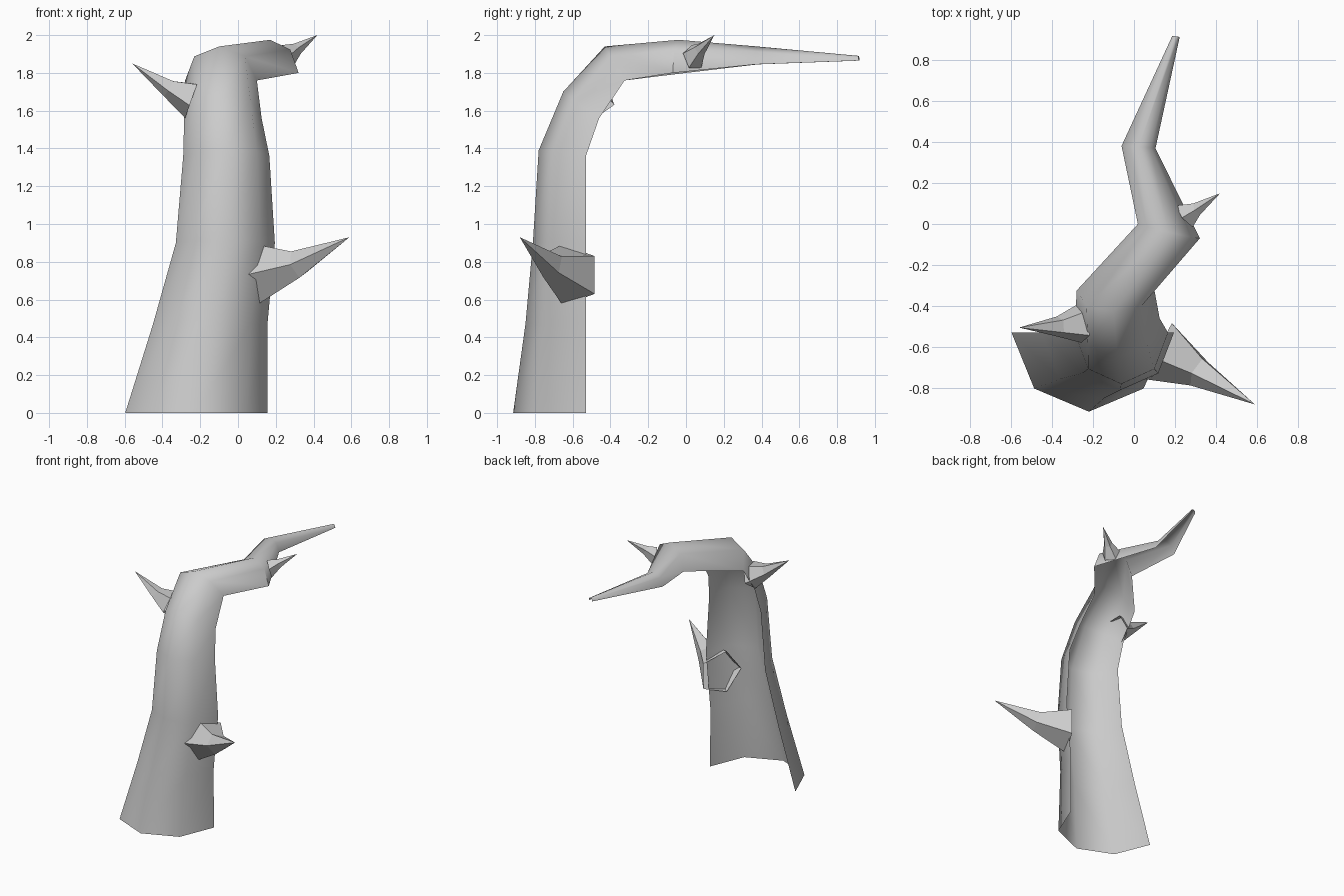
import bpy, bmesh
from math import sin, cos, pi, radians
from mathutils import Vector

cube = bpy.data.objects.get("Cube")
if cube:
    bpy.data.objects.remove(cube)

grey = bpy.data.materials.new("bark grey")
grey.use_nodes = True
grey.diffuse_color = (0.6, 0.6, 0.6, 1)
grey.node_tree.nodes["Principled BSDF"].inputs["Base Color"].default_value = (0.6, 0.6, 0.6, 1)


def loft(name, rings, closed, tip=None):
    """Skin a list of vertex rings, optionally ending in a point."""
    bm = bmesh.new()
    rows = [[bm.verts.new(p) for p in ring] for ring in rings]
    n = len(rows[0])
    spans = range(n if closed else n - 1)
    for low, high in zip(rows, rows[1:]):
        for j in spans:
            k = (j + 1) % n
            bm.faces.new((low[j], low[k], high[k], high[j]))
    if tip:
        point = bm.verts.new(tip)
        for j in spans:
            bm.faces.new((rows[-1][j], rows[-1][(j + 1) % n], point))
    mesh = bpy.data.meshes.new(name)
    bm.to_mesh(mesh)
    bm.free()
    mesh.materials.append(grey)
    obj = bpy.data.objects.new(name, mesh)
    bpy.context.collection.objects.link(obj)
    return obj


# Stem: open half-octagon sections given by centre, half width, rise of the ridge, twist
sections = [
    ((-.22, -.53, 0), .377, (0, -.385, 0), 0),
    ((-.147, -.53, .47), .303, (0, -.32, 0), 0),
    ((-.067, -.53, .90), .262, (0, -.28, .01), 0),
    ((-.062, -.53, 1.36), .228, (0, -.25, .03), 0),
    ((-.08, -.46, 1.56), .205, (0, -.19, .14), 0),
    ((-.09, -.325, 1.76), .19, (-.01, -.105, .18), 0),
    ((.17, -.035, 1.80), .155, (0, -.005, .175), -13),
    ((.022, .375, 1.845), .083, (0, 0, .095), -4),
    ((.205, .915, 1.865), .018, (0, 0, .025), -10),
]


def half_ring(centre, radius, rise, twist):
    side = Vector((cos(radians(twist)), sin(radians(twist)), 0)) * radius
    return [Vector(centre) - side * cos(j * pi / 4) + Vector(rise) * sin(j * pi / 4)
            for j in range(5)]


stem = loft("curved_stem", [half_ring(*s) for s in sections], False)
bpy.ops.object.select_all(action='DESELECT')
stem.select_set(True)
bpy.context.view_layer.objects.active = stem
bpy.ops.object.shade_smooth_by_angle(angle=radians(60))


# Thorns: open five-sided hooks with a base ring, a waist ring and a tip
def pentagon(centre, normal, radius, start):
    n = Vector(normal).normalized()
    u = Vector((0, 0, 1)).cross(n).normalized()
    v = n.cross(u)
    angles = [radians(start) + j * 2 * pi / 5 for j in range(5)]
    return [Vector(centre) + radius * (u * cos(a) + v * sin(a)) for a in angles]


def thorn(name, base, normal, r_base, waist, r_waist, tip, start):
    lean = Vector(tip) - Vector(base)
    loft(name, [pentagon(base, normal, r_base, start),
                pentagon(waist, lean, r_waist, start)], True, tip)


thorn("lower_thorn", (.12, -.605, .73), (.88, -.47, 0), .17,
      (.315, -.72, .785), .078, (.59, -.88, .93), 180)
thorn("upper_thorn", (-.245, -.48, 1.66), (-.94, 0, .33), .105,
      (-.365, -.50, 1.72), .052, (-.56, -.505, 1.85), 197)
thorn("arm_thorn", (.25, .04, 1.88), (.7, .55, .25), .07,
      (.31, .075, 1.925), .034, (.42, .15, 2.0), 160)
